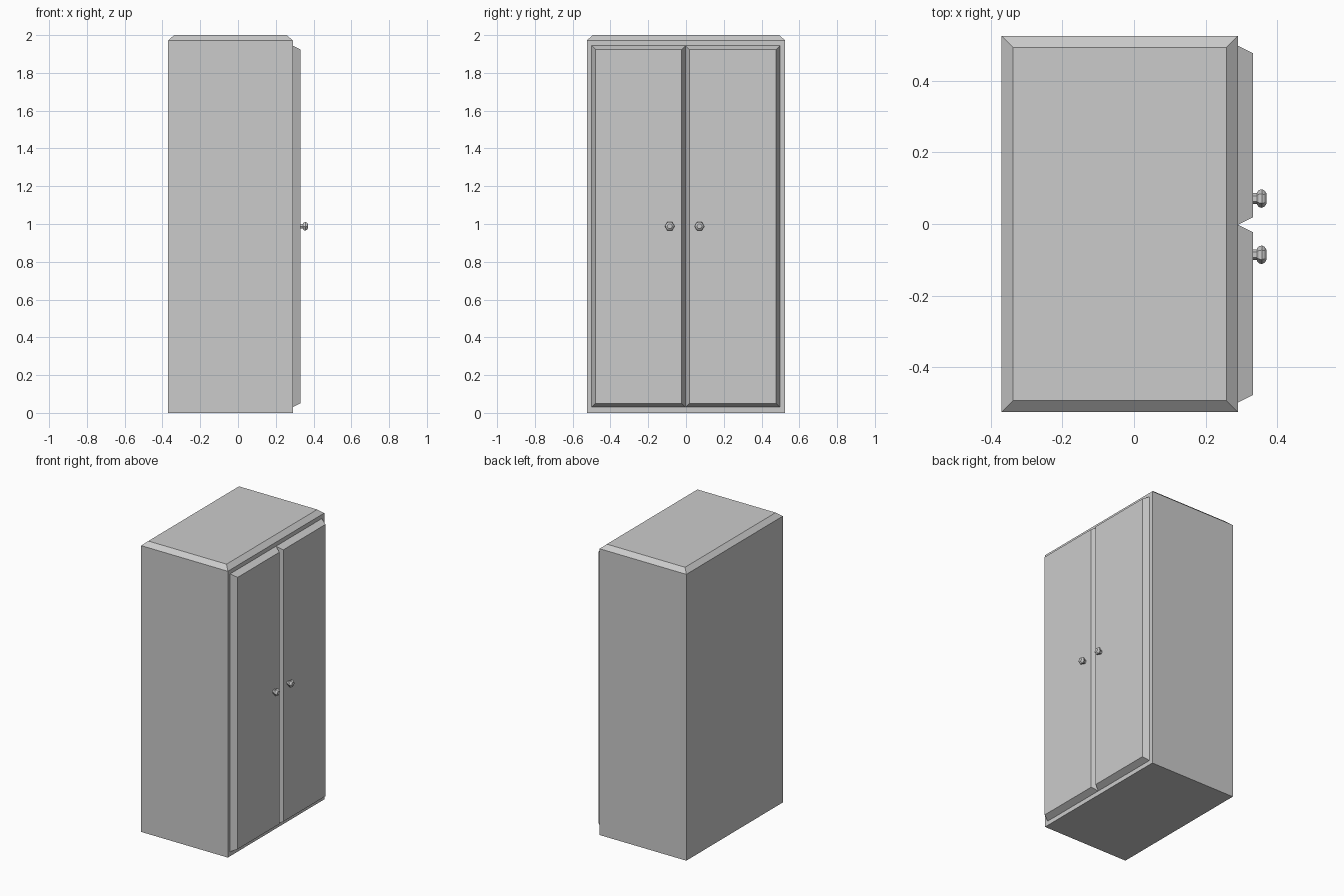
import bpy, bmesh, math

if "Cube" in bpy.data.objects:
    bpy.data.objects.remove(bpy.data.objects["Cube"])


def add_object(name, bm):
    bmesh.ops.recalc_face_normals(bm, faces=bm.faces)
    mesh = bpy.data.meshes.new(name)
    bm.to_mesh(mesh)
    bm.free()
    obj = bpy.data.objects.new(name, mesh)
    bpy.context.collection.objects.link(obj)
    return obj


def loft(name, rings):
    """Solid skinned through matching closed rings, capped at both ends."""
    bm = bmesh.new()
    loops = [[bm.verts.new(p) for p in ring] for ring in rings]
    n = len(loops[0])
    for a, b in zip(loops, loops[1:]):
        for i in range(n):
            j = (i + 1) % n
            bm.faces.new((a[i], a[j], b[j], b[i]))
    bm.faces.new(loops[0])
    bm.faces.new(loops[-1])
    return add_object(name, bm)


def rect(a0, a1, b0, b1, inset=0.0):
    a0, a1, b0, b1 = a0 + inset, a1 - inset, b0 + inset, b1 - inset
    return [(a0, b0), (a1, b0), (a1, b1), (a0, b1)]


# Cabinet body with chamfered top edge
levels = [(0.0, 0.0), (1.972, 0.0), (2.0, 0.032)]
loft("cabinet_body", [[(x, y, z) for x, y in rect(-0.37, 0.29, -0.525, 0.525, i)]
                      for z, i in levels])

# Two doors with sloped borders
for name, y0, y1 in (("left_door", -0.499, -0.002), ("right_door", -0.002, 0.498)):
    loft(name, [[(x, y, z) for y, z in rect(y0, y1, 0.03, 1.944, i)]
                for x, i in ((0.29, 0.0), (0.332, 0.021))])

# Six-sided turned knobs: (x, radius) profile
profile = [(0.328, 0.015), (0.343, 0.015), (0.343, 0.017), (0.349, 0.024),
           (0.357, 0.026), (0.365, 0.022), (0.37, 0.014)]
for name, yc in (("left_knob", -0.086), ("right_knob", 0.071)):
    loft(name, [[(x, yc + r * math.cos(k * math.pi / 3), 0.988 + r * math.sin(k * math.pi / 3))
                 for k in range(6)] for x, r in profile])
